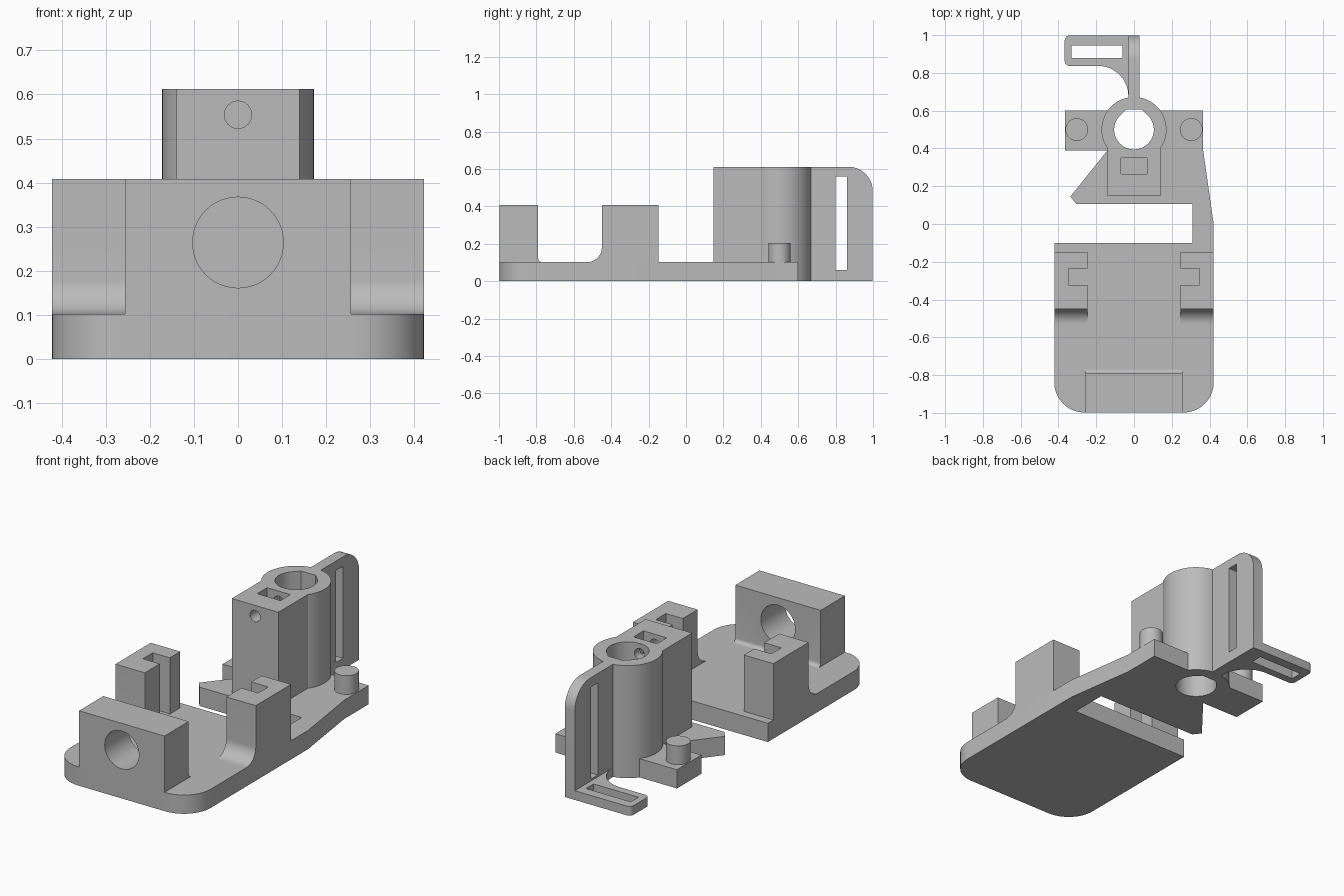
import bpy, bmesh
from math import sin, cos, radians, sqrt

if "Cube" in bpy.data.objects:
    bpy.data.objects.remove(bpy.data.objects["Cube"], do_unlink=True)

grey = bpy.data.materials.new("plain grey")
grey.use_nodes = True
colour = (0.5, 0.5, 0.5, 1)
grey.diffuse_color = colour
grey.node_tree.nodes["Principled BSDF"].inputs["Base Color"].default_value = colour

T, H, TOP = 0.102, 0.408, 0.612      # plate thickness, post height, tower height
BY, R, BORE = 0.5, 0.172, 0.105      # tower centre y, outer and bore radius


def arc(cx, cy, r, a0, a1, n=16):
    return [(cx + r * cos(radians(a0 + (a1 - a0) * i / n)),
             cy + r * sin(radians(a0 + (a1 - a0) * i / n))) for i in range(n + 1)]


def rect(x0, x1, y0, y1):
    return [(x0, y0), (x1, y0), (x1, y1), (x0, y1)]


def circle(cx, cy, r, n=48):
    return arc(cx, cy, r, 0, 360, n)[:-1]


def prism(name, outline, lo, hi, axis="z"):
    """Extrude a closed outline along an axis."""
    place = {"z": lambda a, b, h: (a, b, h),
             "x": lambda a, b, h: (h, a, b),
             "y": lambda a, b, h: (a, h, b)}[axis]
    bm = bmesh.new()
    face = bm.faces.new([bm.verts.new(place(a, b, lo)) for a, b in outline])
    side = bmesh.ops.extrude_face_region(bm, geom=[face])["geom"]
    bmesh.ops.translate(bm, vec=place(0, 0, hi - lo),
                        verts=[g for g in side if isinstance(g, bmesh.types.BMVert)])
    bmesh.ops.recalc_face_normals(bm, faces=bm.faces[:])
    mesh = bpy.data.meshes.new(name)
    bm.to_mesh(mesh)
    bm.free()
    mesh.materials.append(grey)
    obj = bpy.data.objects.new(name, mesh)
    bpy.context.collection.objects.link(obj)
    return obj


def cut(target, outline, lo, hi, axis="z"):
    """Subtract a prism from a part and discard the cutter."""
    tool = prism("cutter", outline, lo, hi, axis)
    tool.hide_render = True
    mod = target.modifiers.new("cut", "BOOLEAN")
    mod.operation, mod.solver, mod.object = "DIFFERENCE", "EXACT", tool
    bpy.context.view_layer.objects.active = target
    bpy.ops.object.modifier_apply(modifier=mod.name)
    bpy.data.objects.remove(tool, do_unlink=True)


# Bore outline: circle with a flat-topped teardrop at the back
flat = BORE * (sqrt(2) - 1)
bore = arc(0, BY, BORE, 135, 405, 48) + [(flat, BY + BORE), (-flat, BY + BORE)]

# Base plate: front bed, side arm, rear platform with pointed wing and collar
collar = arc(0, BY, R, 35.5, 144.5, 24)
base = prism("base_plate",
             arc(-0.262, -0.838, 0.16, 180, 270) + arc(0.262, -0.838, 0.16, 270, 360)
             + [(0.422, 0.0), (0.366, 0.39), (0.366, 0.6)] + collar
             + [(-0.366, 0.6), (-0.366, 0.39), (-0.14, 0.39), (-0.337, 0.145),
                (-0.305, 0.105), (0.31, 0.105), (0.31, -0.1), (-0.422, -0.1)], 0, T)
cut(base, bore, -0.1, 0.3)

# Front wall with a round opening
wall = prism("front_wall", [(-0.998, T), (-0.998, H), (-0.79, H)]
             + arc(-0.77, T + 0.02, 0.02, 180, 270, 6), -0.257, 0.257, "x")
cut(wall, circle(0, 0.264, 0.103), -1.2, -0.5, "y")

# Slotted side posts with a curved front foot
for side, s in (("left", 1), ("right", -1)):
    x0, x1 = sorted((s * 0.245, s * 0.422))
    post = prism(side + "_post", [(-0.147, T), (-0.147, H), (-0.45, H)]
                 + arc(-0.53, T + 0.08, 0.08, 0, -90), x0, x1, "x")
    a, b = sorted((s * 0.2, s * 0.347))
    cut(post, rect(a, b, -0.322, -0.236), T + 0.001, 0.6)
    prism(side + "_peg", circle(s * 0.303, BY, 0.06, 32), T, 0.204)

# Clamp tower with bore, nut pocket and screw hole
tower = prism("clamp_tower", [(-0.14, 0.147), (0.14, 0.147)]
              + arc(0, BY, R, -35.5, 215.5, 56), T, TOP)
cut(tower, bore, 0, 0.8)
cut(tower, rect(-0.07, 0.07, 0.265, 0.35), 0.49, 0.8)
cut(tower, circle(0, 0.554, 0.031, 24), 0.0, BY, "y")

# Rear fin with rounded top corner and tall slot
fin = prism("rear_fin", [(0.666, 0), (0.998, 0)]
            + arc(0.868, TOP - 0.13, 0.13, 0, 90) + [(0.666, TOP)], -0.03, 0.03, "x")
cut(fin, rect(0.8, 0.86, 0.06, 0.56), -0.2, 0.2, "x")

# Thin foot tab with a slot, curving into the fin
tab = prism("foot_tab", [(-0.03, 0.998)] + arc(-0.342, 0.973, 0.025, 90, 180, 4)
            + arc(-0.342, 0.862, 0.025, 180, 270, 4)
            + arc(-0.19, 0.677, 0.16, 90, 0), 0, 0.05)
cut(tab, rect(-0.33, -0.06, 0.88, 0.945), -0.1, 0.2)

# Smooth the curved walls, keep edges sharp
for obj in bpy.context.scene.objects:
    obj.select_set(obj.type == "MESH")
bpy.ops.object.shade_smooth_by_angle(angle=radians(30))
